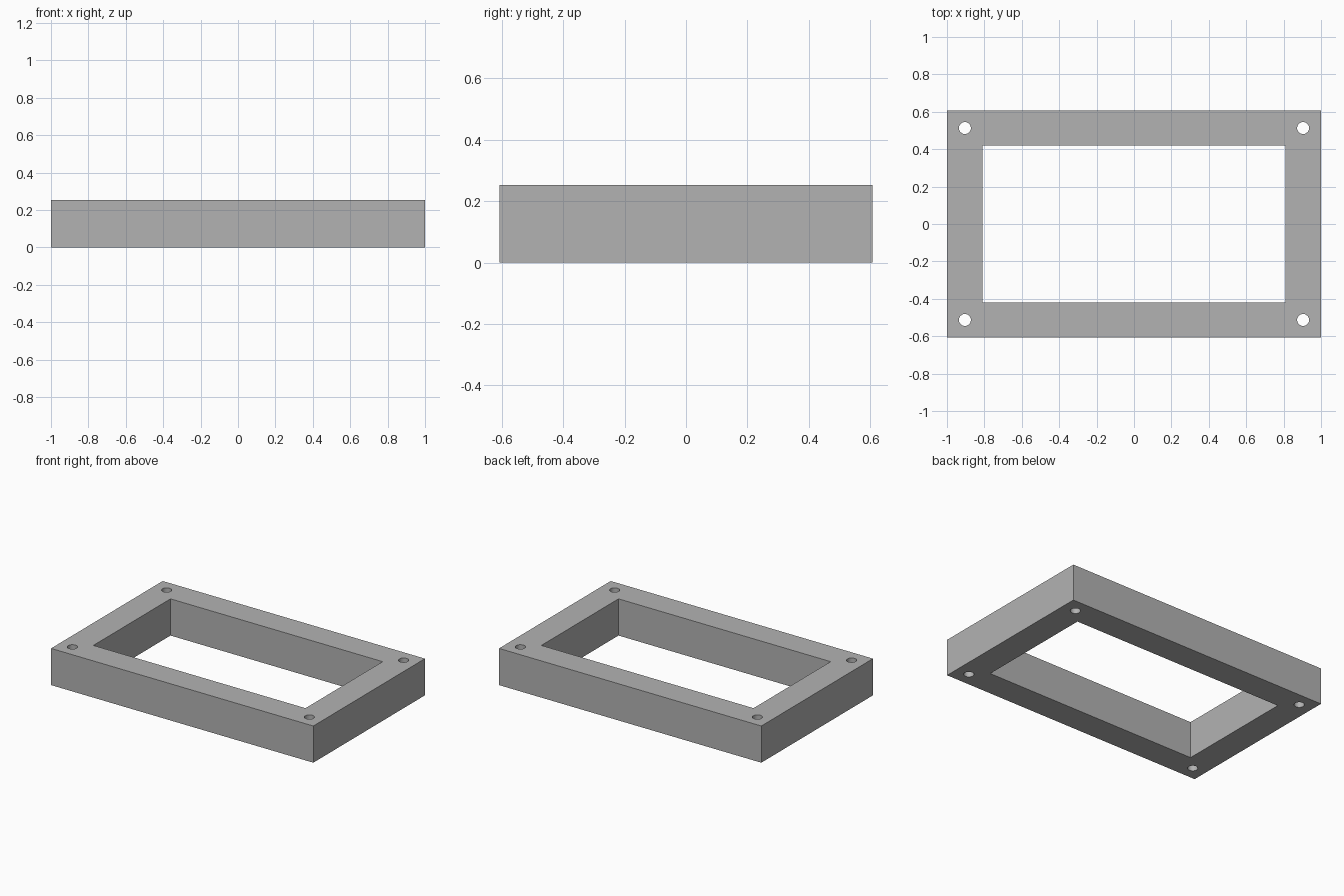
import bpy

if "Cube" in bpy.data.objects:
    bpy.data.objects.remove(bpy.data.objects["Cube"], do_unlink=True)

LENGTH, WIDTH, HEIGHT = 2.0, 1.216, 0.253
OPEN_X, OPEN_Y = 1.618, 0.84
HOLE_X, HOLE_Y, HOLE_R = 0.904, 0.513, 0.032

grey = bpy.data.materials.new("plain grey")
grey.use_nodes = True
colour = (0.45, 0.45, 0.45, 1)
grey.diffuse_color = colour
grey.node_tree.nodes["Principled BSDF"].inputs["Base Color"].default_value = colour


def box(name, x, y, z):
    bpy.ops.mesh.primitive_cube_add(size=1, location=(0, 0, HEIGHT / 2))
    obj = bpy.context.object
    obj.name = name
    obj.scale = (x, y, z)
    bpy.ops.object.transform_apply(location=False, rotation=False, scale=True)
    obj.data.materials.append(grey)
    return obj


def cut(target, cutter):
    mod = target.modifiers.new("cut " + cutter.name, 'BOOLEAN')
    mod.operation = 'DIFFERENCE'
    mod.solver = 'EXACT'
    mod.object = cutter
    bpy.context.view_layer.objects.active = target
    bpy.ops.object.modifier_apply(modifier=mod.name)
    bpy.data.objects.remove(cutter, do_unlink=True)


# Rectangular frame with a through opening
frame = box("spacer_frame", LENGTH, WIDTH, HEIGHT)
cut(frame, box("opening_cutter", OPEN_X, OPEN_Y, HEIGHT * 2))

# Screw holes through the four corners
for sx in (-1, 1):
    for sy in (-1, 1):
        bpy.ops.mesh.primitive_cylinder_add(
            vertices=32, radius=HOLE_R, depth=HEIGHT * 2,
            location=(sx * HOLE_X, sy * HOLE_Y, HEIGHT / 2))
        hole = bpy.context.object
        hole.name = "screw_hole_cutter"
        hole.data.materials.append(grey)
        cut(frame, hole)

# Smooth hole walls, crisp edges
bpy.ops.object.select_all(action='DESELECT')
frame.select_set(True)
bpy.context.view_layer.objects.active = frame
bpy.ops.object.shade_smooth_by_angle()
